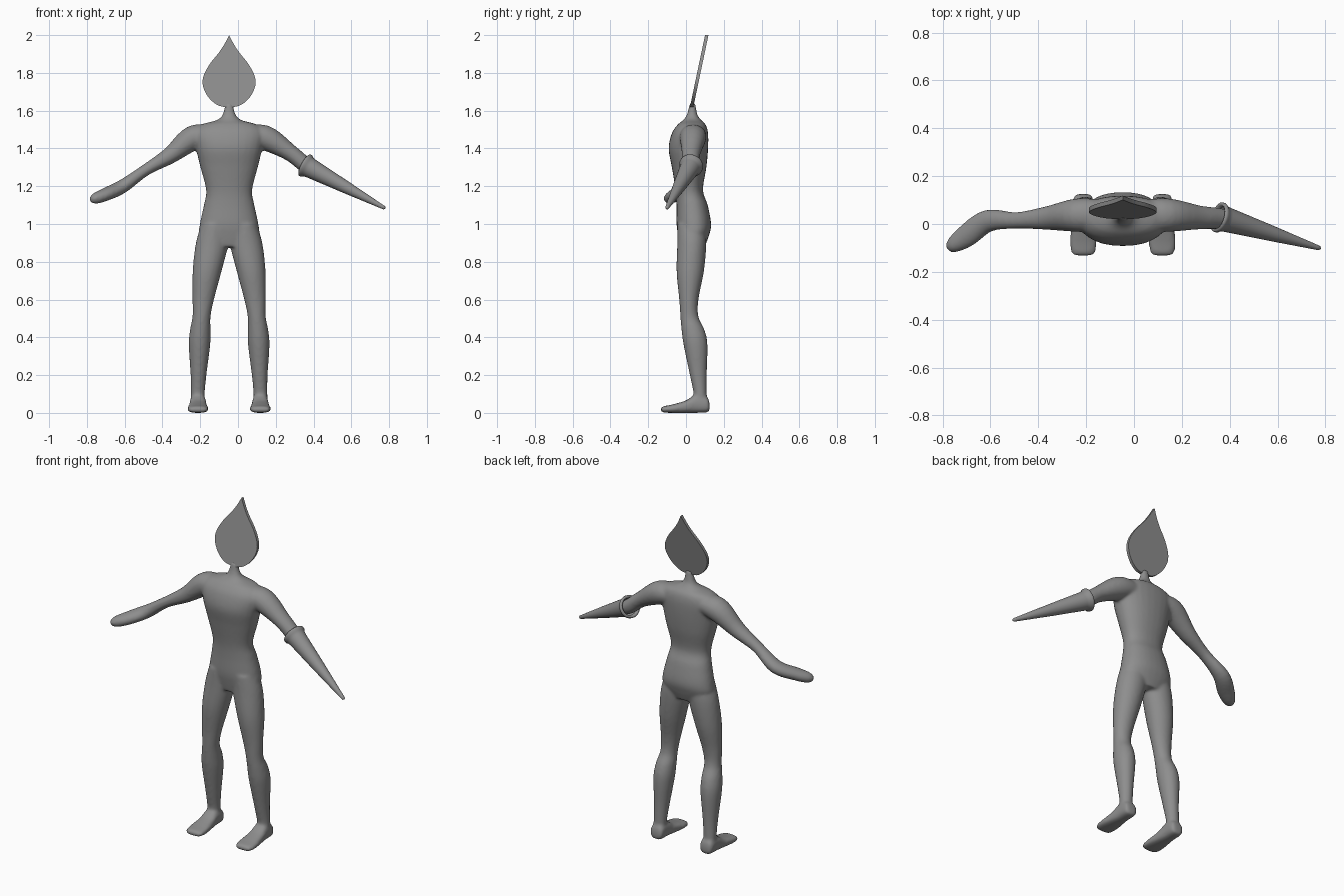
import bpy, bmesh, math
from mathutils import Vector

if "Cube" in bpy.data.objects:
    bpy.data.objects.remove(bpy.data.objects["Cube"])

CX = -0.047  # body centre line
grey = bpy.data.materials.new("mid_grey")
grey.diffuse_color = (0.27, 0.27, 0.27, 1)
grey.use_nodes = True
grey.node_tree.nodes["Principled BSDF"].inputs["Base Color"].default_value = grey.diffuse_color


def smooth_rows(rows, steps=5):
    """Catmull-Rom interpolation of rows of numbers."""
    pts = [rows[0]] + list(rows) + [rows[-1]]
    out = []
    for i in range(1, len(pts) - 2):
        a, b, c, d = pts[i - 1:i + 3]
        for k in range(steps):
            t = k / steps
            out.append([0.5 * (2 * q + (r - p) * t + (2 * p - 5 * q + 4 * r - s) * t * t
                               + (3 * q - p - 3 * r + s) * t ** 3)
                        for p, q, r, s in zip(a, b, c, d)])
    return out + [list(rows[-1])]


def loft(bm, rows, u=None, v=None, n=28, power=1.0):
    """Tube through rows of (x, y, z, half width, half height)."""
    rows = smooth_rows(rows)
    centres = [Vector(r[:3]) for r in rows]
    rings = []
    for i, r in enumerate(rows):
        d = (centres[min(i + 1, len(rows) - 1)] - centres[max(i - 1, 0)]).normalized()
        uu = u or Vector((0, 0, 1)).cross(d).normalized()
        vv = v or d.cross(uu)
        ring = []
        for k in range(n):
            c, s = math.cos(math.tau * k / n), math.sin(math.tau * k / n)
            c, s = math.copysign(abs(c) ** power, c), math.copysign(abs(s) ** power, s)
            ring.append(bm.verts.new(centres[i] + uu * c * max(r[3], .002) + vv * s * max(r[4], .002)))
        rings.append(ring)
    faces = [bm.faces.new(rings[0]), bm.faces.new(rings[-1])]
    for a, b in zip(rings, rings[1:]):
        faces += [bm.faces.new((a[k], a[(k + 1) % n], b[(k + 1) % n], b[k])) for k in range(n)]
    bmesh.ops.recalc_face_normals(bm, faces=faces)


def finish(bm, name, smooth=True):
    me = bpy.data.meshes.new(name)
    bm.to_mesh(me)
    bm.free()
    me.materials.append(grey)
    for p in me.polygons:
        p.use_smooth = smooth
    ob = bpy.data.objects.new(name, me)
    bpy.context.collection.objects.link(ob)
    return ob


X, Y, Z = Vector((1, 0, 0)), Vector((0, 1, 0)), Vector((0, 0, 1))
body = bmesh.new()

# torso and neck: z, half width, front y, back y
torso = [(0.88, .10, -.03, .10), (0.94, .157, -.042, .122), (1.0, .155, -.05, .133), (1.1, .134, -.05, .115),
         (1.18, .122, -.055, .09), (1.3, .152, -.075, .108), (1.4, .176, -.092, .117), (1.48, .19, -.075, .117),
         (1.525, .15, -.045, .105), (1.55, .065, -.015, .08), (1.58, .034, .005, .06), (1.64, .02, .02, .05)]
loft(body, [(CX, (a + b) / 2, z, w, (b - a) / 2) for z, w, a, b in torso], X, Y, power=.9)

# legs: z, inner offset, outer offset, front y, back y
leg = [(1.0, .005, .145, -.045, .10), (0.9, .003, .176, -.046, .108), (0.75, .04, .193, -.05, .095),
       (0.6, .08, .194, -.036, .066), (0.51, .098, .194, -.03, .066), (0.44, .098, .207, -.024, .098),
       (0.36, .1, .214, -.013, .114), (0.2, .12, .204, .02, .11), (0.1, .129, .203, .04, .11),
       (0.04, .127, .205, .035, .113)]
# feet: y, half width, bottom z, top z
foot = [(.125, .028, .012, .05), (.11, .04, .002, .085), (.05, .043, .0, .095), (0, .048, 0, .066),
        (-.07, .056, 0, .045), (-.12, .05, .002, .035), (-.133, .03, .008, .026)]
for s in (-1, 1):
    loft(body, [(CX + s * (i + o) / 2, (a + b) / 2, z, (o - i) / 2, (b - a) / 2)
                for z, i, o, a, b in leg], X, Y)
    loft(body, [(CX + s * .165, y, (a + b) / 2, w, (b - a) / 2) for y, w, a, b in foot], X, Z, power=.75)

# arm with mitten-like hand
loft(body, [(-.12, .035, 1.47, .065, .045), (-.235, .037, 1.457, .07, .066), (-.36, .025, 1.363, .05, .045),
            (-.49, .015, 1.285, .035, .031), (-.61, .013, 1.2, .047, .036), (-.7, -.05, 1.157, .048, .034),
            (-.755, -.088, 1.135, .034, .029), (-.778, -.104, 1.126, .016, .014)])
# upper arm that enters the spike
loft(body, [(.03, .035, 1.47, .065, .045), (.142, .037, 1.457, .07, .066), (.275, .027, 1.378, .05, .045),
            (.36, .022, 1.31, .044, .042), (.42, .005, 1.275, .036, .036)])

body_ob = finish(body, "body")
remesh = body_ob.modifiers.new("merge", 'REMESH')
remesh.mode = 'VOXEL'
remesh.voxel_size = 0.009
remesh.use_smooth_shade = True
soften = body_ob.modifiers.new("soften", 'SMOOTH')
soften.factor = 0.5
soften.iterations = 6

# long spike with a rolled lip
base, tip = Vector((.362, .026, 1.307)), Vector((.779, -.102, 1.083))
bm = bmesh.new()
rows = [(0, .046), (-.022, .05), (-.03, .057), (-.022, .064), (0, .064), (.02, .056), (.06, .052), (.5, .033), (.96, .011), (.99, .009), (1, .004)]
axis = (tip - base).normalized()
side = Z.cross(axis).normalized()
up = axis.cross(side)
n = 32
rings = [[bm.verts.new(base + (tip - base) * t + r * (side * math.cos(math.tau * k / n) + up * math.sin(math.tau * k / n)))
          for k in range(n)] for t, r in rows]
for a, b in zip(rings, rings[1:]):
    for k in range(n):
        bm.faces.new((a[k], a[(k + 1) % n], b[(k + 1) % n], b[k]))
bm.faces.new(rings[-1])
bmesh.ops.recalc_face_normals(bm, faces=bm.faces)
finish(bm, "arm_spike")

# thin leaning teardrop head
half = smooth_rows([(0, 1.617), (.05, 1.625), (.09, 1.65), (.122, 1.69), (.14, 1.74), (.133, 1.79),
                    (.1, 1.85), (.056, 1.905), (.026, 1.95), (0, 2.0)], 4)
outline = half + [(-x, z) for x, z in half[-2:0:-1]]
bm = bmesh.new()
front, back = [[bm.verts.new((CX + x, .03 + (z - 1.62) * .21 + o, z)) for x, z in outline] for o in (-.009, .009)]
bm.faces.new(front)
bm.faces.new(back[::-1])
m = len(outline)
for k in range(m):
    bm.faces.new((front[k], back[k], back[(k + 1) % m], front[(k + 1) % m]))
bmesh.ops.recalc_face_normals(bm, faces=bm.faces)
head = finish(bm, "head")
bpy.context.view_layer.objects.active = head
head.select_set(True)
bpy.ops.object.shade_smooth_by_angle(angle=math.radians(40))
